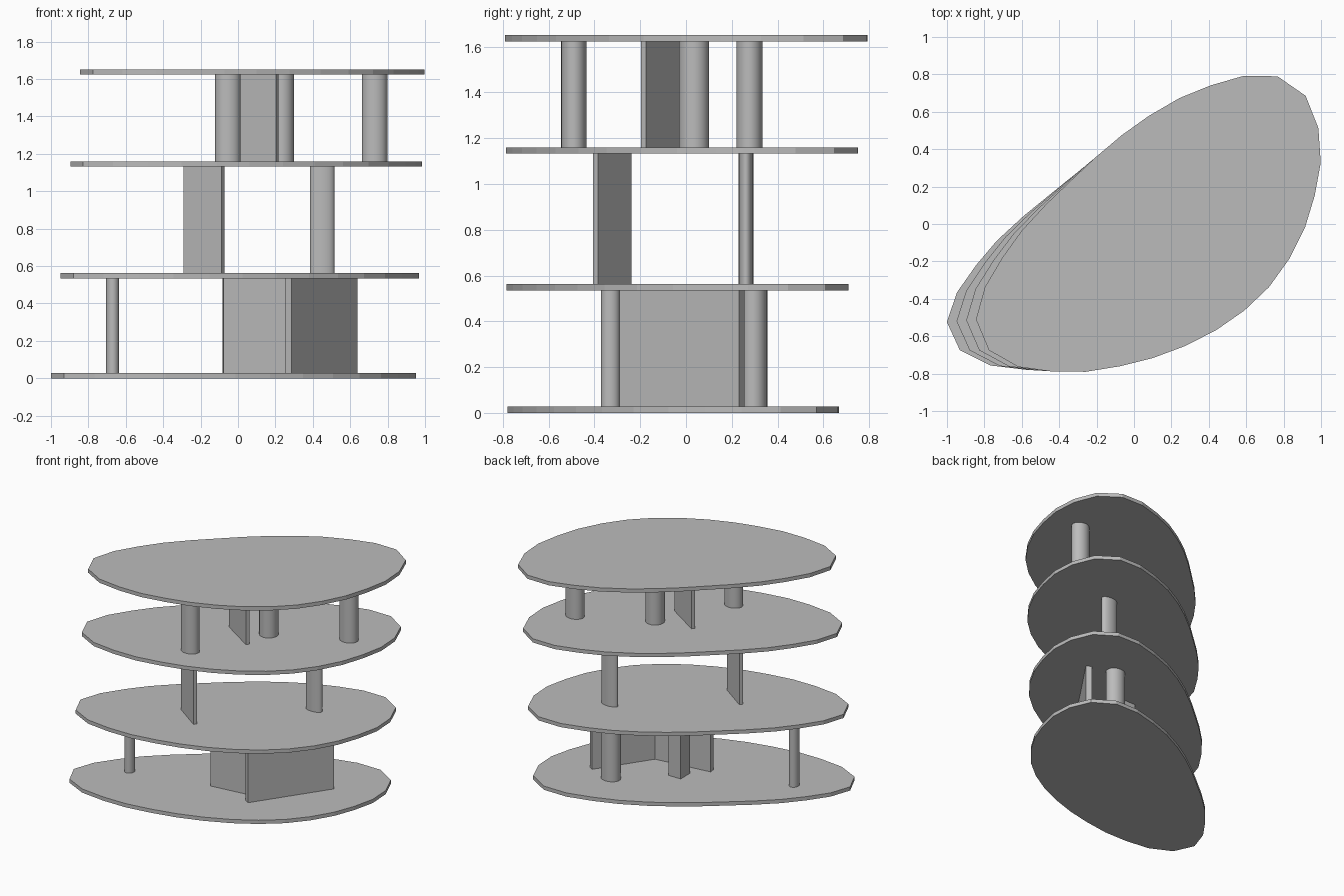
import bpy, bmesh, math
from mathutils import Vector

cube = bpy.data.objects.get("Cube")
if cube:
    bpy.data.objects.remove(cube, do_unlink=True)

THICK = 0.028
SLAB_TOPS = [THICK, 0.562, 1.16, 1.651]
SIDES = 29

grey = bpy.data.materials.new("light_grey")
grey.use_nodes = True
colour = (0.5, 0.5, 0.5, 1)
grey.diffuse_color = colour
grey.node_tree.nodes["Principled BSDF"].inputs["Base Color"].default_value = colour

# Guide points of the roof outline, starting at the narrow tip
GUIDE = [Vector(p) for p in (
    (-.845, -.51), (-.78, -.67), (-.64, -.757), (-.45, -.788), (-.257, -.79),
    (.10, -.717), (.44, -.567), (.722, -.337), (.914, -.02), (1.0, .34),
    (.984, .52), (.918, .685), (.78, .785), (.61, .797), (.257, .68),
    (-.064, .476), (-.345, .225), (-.6, -.035), (-.797, -.337))]


def smooth_loop(points, steps=24):
    """Closed smooth curve through the points."""
    loop, n = [], len(points)
    for i in range(n):
        a, b, c, d = (points[(i + k) % n] for k in (-1, 0, 1, 2))
        for s in range(steps):
            t = s / steps
            loop.append(b + (c - a) * t / 2 + (2 * a - 5 * b + 4 * c - d) * t**2 / 2
                        + (3 * b - a - 3 * c + d) * t**3 / 2)
    return loop


def even_points(loop, count):
    """Points at equal distances round a closed curve."""
    lengths = [(loop[(i + 1) % len(loop)] - p).length for i, p in enumerate(loop)]
    step, travelled, result = sum(lengths) / count, 0, []
    for p, length in zip(loop, lengths):
        if len(result) < count and travelled >= len(result) * step - length / 2:
            result.append(p)
        travelled += length
    return result


def prism(name, outline, bottom, top, smooth=False):
    """Upright solid with the given plan outline."""
    bm = bmesh.new()
    face = bm.faces.new([bm.verts.new((x, y, bottom)) for x, y in outline])
    extruded = bmesh.ops.extrude_face_region(bm, geom=[face])["geom"]
    for v in extruded:
        if isinstance(v, bmesh.types.BMVert):
            v.co.z = top
    bmesh.ops.recalc_face_normals(bm, faces=bm.faces)
    mesh = bpy.data.meshes.new(name)
    bm.to_mesh(mesh)
    bm.free()
    mesh.materials.append(grey)
    obj = bpy.data.objects.new(name, mesh)
    bpy.context.collection.objects.link(obj)
    if smooth:
        bpy.ops.object.select_all(action="DESELECT")
        obj.select_set(True)
        bpy.context.view_layer.objects.active = obj
        bpy.ops.object.shade_smooth_by_angle(angle=math.radians(40))
    return obj


def storey(level):
    return SLAB_TOPS[level], SLAB_TOPS[level + 1] - THICK


def column(name, level, x, y, rx, ry):
    ring = [(x + rx * math.cos(a), y + ry * math.sin(a))
            for a in (math.tau * i / 32 for i in range(32))]
    prism(name, ring, *storey(level), smooth=True)


def wall(name, level, start, end, thick):
    a, b = Vector(start), Vector(end)
    side = (b - a).normalized().orthogonal() * thick / 2
    prism(name, [a + side, b + side, b - side, a - side], *storey(level))


# Floor slabs, each leaning a little further than the one above
roof = even_points(smooth_loop(GUIDE), SIDES)
for level, (name, top) in enumerate(zip(
        ("ground_slab", "first_floor_slab", "second_floor_slab", "roof_slab"), SLAB_TOPS)):
    k = 1 - level / 3
    outline = [(x + k * (-.103 + .05 * x + .02 * y), y - k * (.0575 + .085 * y))
               for x, y in roof]
    prism(name, outline, top - THICK, top)

# Ground storey
column("ground_thin_column", 0, -.67, -.33, .035, .041)
column("ground_back_column", 0, .42, .295, .072, .06)
wall("ground_long_wall", 0, (.268, -.278), (.622, .243), .043)
wall("ground_cross_wall", 0, (-.08, -.195), (.355, -.145), .04)
wall("ground_pier", 0, (.02, -.022), (.12, -.022), .114)

# Middle storey
column("middle_column", 1, .45, .262, .065, .032)
wall("middle_wall", 1, (-.285, -.248), (-.08, -.395), .026)

# Upper storey
column("upper_front_column", 2, -.054, -.49, .068, .055)
column("upper_middle_column", 2, .233, .035, .066, .066)
column("upper_side_column", 2, .73, .277, .068, .057)
wall("upper_wall", 2, (-.05, -.015), (.21, -.185), .026)
